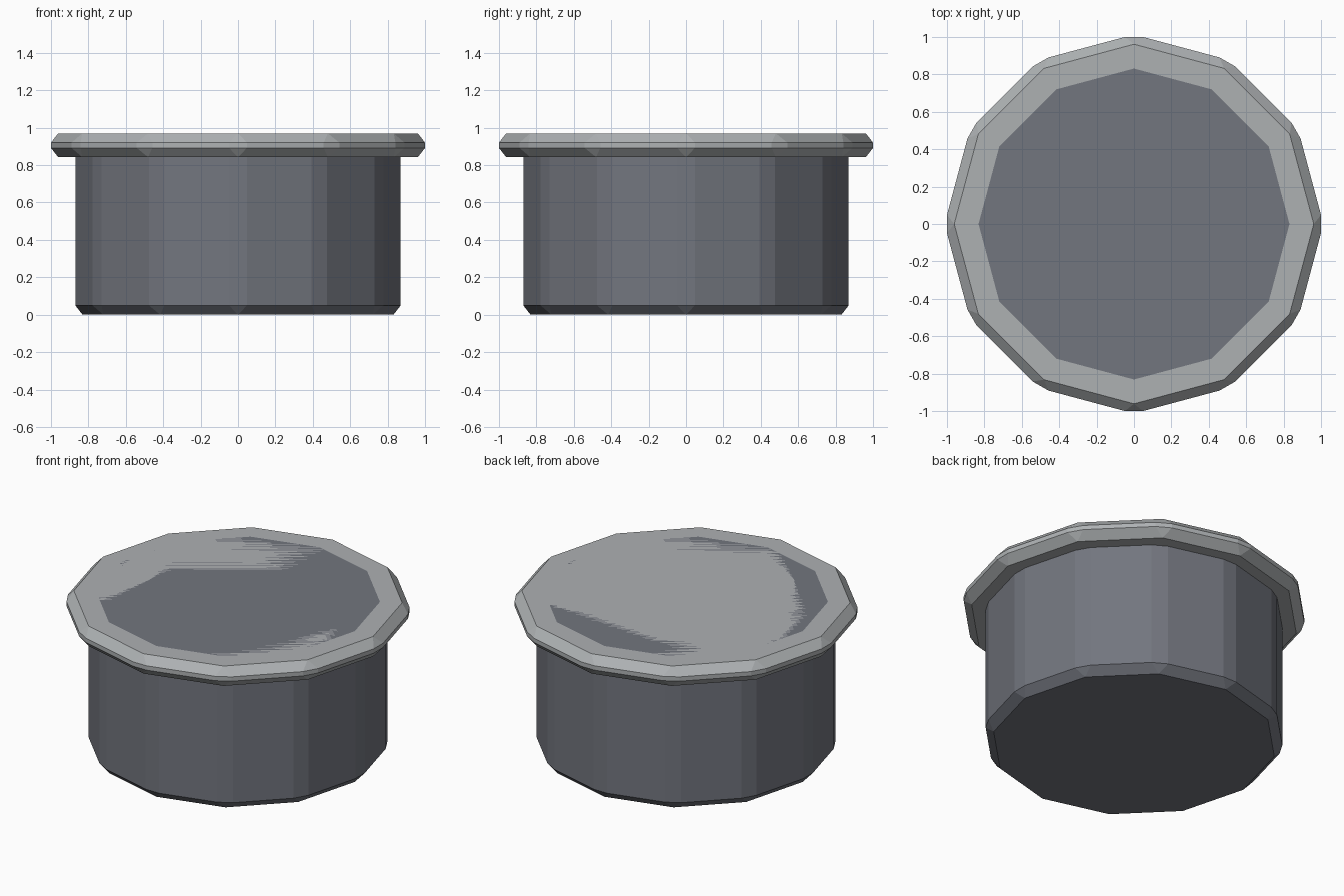
import bpy

if "Cube" in bpy.data.objects:
    bpy.data.objects.remove(bpy.data.objects["Cube"])

def material(name, color):
    m = bpy.data.materials.new(name)
    m.diffuse_color = (*color, 1)
    m.use_nodes = True
    m.node_tree.nodes["Principled BSDF"].inputs["Base Color"].default_value = m.diffuse_color
    return m

def disc(name, radius, z0, z1, mat, bevel=0.05):
    """Twelve-sided solid from z0 to z1 with every edge chamfered."""
    bpy.ops.mesh.primitive_cylinder_add(vertices=12, radius=radius, depth=z1 - z0,
                                        location=(0, 0, (z0 + z1) / 2))
    ob = bpy.context.object
    ob.name = name
    ob.data.materials.append(mat)
    if bevel:
        mod = ob.modifiers.new("chamfer", 'BEVEL')
        mod.width = bevel
        mod.segments = 1
        mod.limit_method = 'NONE'
    return ob

dark = material("dark_metal", (0.17, 0.18, 0.21))
light = material("light_metal", (0.42, 0.44, 0.45))
yellow = material("yellow_fill", (0.64, 0.54, 0.16))

TOP = 0.97
# pot body, runs up to the level of the rim
disc("pot_body", 0.883, 0, TOP, dark)
# wide rim around the top
disc("rim", 1.013, 0.842, TOP, light)
# yellow filling, flush with the top
disc("filling", 0.65, TOP - 0.06, TOP, yellow, bevel=0)
